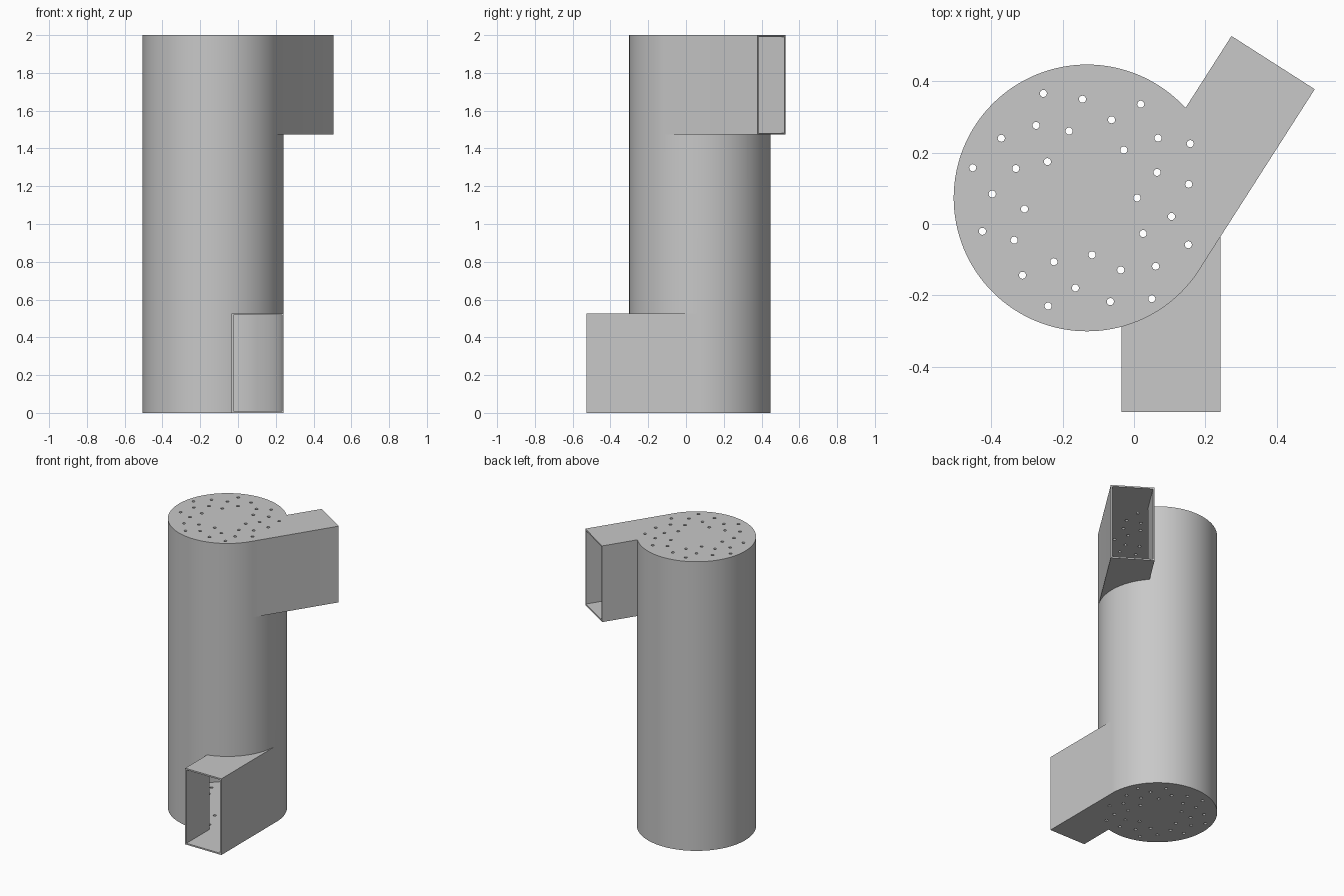
import bpy, bmesh, math
from mathutils import Vector, Matrix

cube = bpy.data.objects.get("Cube")
if cube:
    bpy.data.objects.remove(cube, do_unlink=True)

CENTRE = Vector((-0.1315, 0.073, 0))
RADIUS, HEIGHT, WALL = 0.3735, 2.0, 0.01
DUCT_LENGTH, DUCT_WIDTH, DUCT_HEIGHT = 0.6, 0.277, 0.527

grey = bpy.data.materials.new("light grey")
grey.use_nodes = True
colour = (0.58, 0.58, 0.58, 1)
grey.diffuse_color = colour
grey.node_tree.nodes["Principled BSDF"].inputs["Base Color"].default_value = colour


def make_object(name, bm):
    bmesh.ops.recalc_face_normals(bm, faces=bm.faces)
    mesh = bpy.data.meshes.new(name)
    bm.to_mesh(mesh)
    bm.free()
    mesh.materials.append(grey)
    obj = bpy.data.objects.new(name, mesh)
    bpy.context.collection.objects.link(obj)
    return obj


def add_cylinder(bm, position, radius, bottom, top, sides):
    middle = Vector((position.x, position.y, (bottom + top) / 2))
    bmesh.ops.create_cone(bm, cap_ends=True, segments=sides, radius1=radius, radius2=radius,
                          depth=top - bottom, matrix=Matrix.Translation(middle))


def drum(name, inset):
    bm = bmesh.new()
    add_cylinder(bm, CENTRE, RADIUS - inset, inset, HEIGHT - inset, 128)
    return make_object(name, bm)


def duct(name, angle, side, base, inset):
    """Box running tangentially off the drum; the inset version overshoots the mouth."""
    out = Vector((math.cos(angle), math.sin(angle), 0))
    across = Vector((-out.y, out.x, 0)) * side
    far = RADIUS - inset - 0.0003
    near = RADIUS - DUCT_WIDTH + inset
    reach = DUCT_LENGTH + (0.05 if inset else 0)
    bm = bmesh.new()
    corners = [bm.verts.new(CENTRE + across * a + out * o + Vector((0, 0, base + inset)))
               for a, o in ((near, 0), (far, 0), (far, reach), (near, reach))]
    floor = bm.faces.new(corners)
    raised = bmesh.ops.extrude_face_region(bm, geom=[floor])["geom"]
    bmesh.ops.translate(bm, vec=(0, 0, DUCT_HEIGHT - 2 * inset),
                        verts=[v for v in raised if isinstance(v, bmesh.types.BMVert)])
    return make_object(name, bm)


def combine(target, tool, operation):
    mod = target.modifiers.new(operation.lower(), "BOOLEAN")
    mod.operation, mod.solver, mod.object = operation, "EXACT", tool
    bpy.context.view_layer.objects.active = target
    bpy.ops.object.modifier_apply(modifier=mod.name)
    bpy.data.objects.remove(tool, do_unlink=True)


def chamber(name, inset):
    """Drum with a low front duct and a high rear duct."""
    body = drum(name, inset)
    combine(body, duct("lower_duct", -math.pi / 2, 1, 0, inset), "UNION")
    combine(body, duct("upper_duct", math.radians(57.4), -1, HEIGHT - DUCT_HEIGHT, inset), "UNION")
    return body


# Hollow housing with two open ducts
housing = chamber("ducted_drum_housing", 0)
combine(housing, chamber("inner_cavity", WALL), "DIFFERENCE")

# Spiral of small holes through both end plates
bm = bmesh.new()
golden = math.pi * (3 - math.sqrt(5))
for n in range(32):
    r = math.sqrt(0.0196 + 0.003 * n)
    spot = CENTRE + Vector((math.cos(n * golden), math.sin(n * golden), 0)) * r
    add_cylinder(bm, spot, 0.01, -0.1, HEIGHT + 0.1, 16)
combine(housing, make_object("hole_cutter", bm), "DIFFERENCE")

# Smooth the curved wall, keep corners crisp
bpy.ops.object.select_all(action="DESELECT")
housing.select_set(True)
bpy.context.view_layer.objects.active = housing
bpy.ops.object.shade_smooth_by_angle(angle=math.radians(30))
